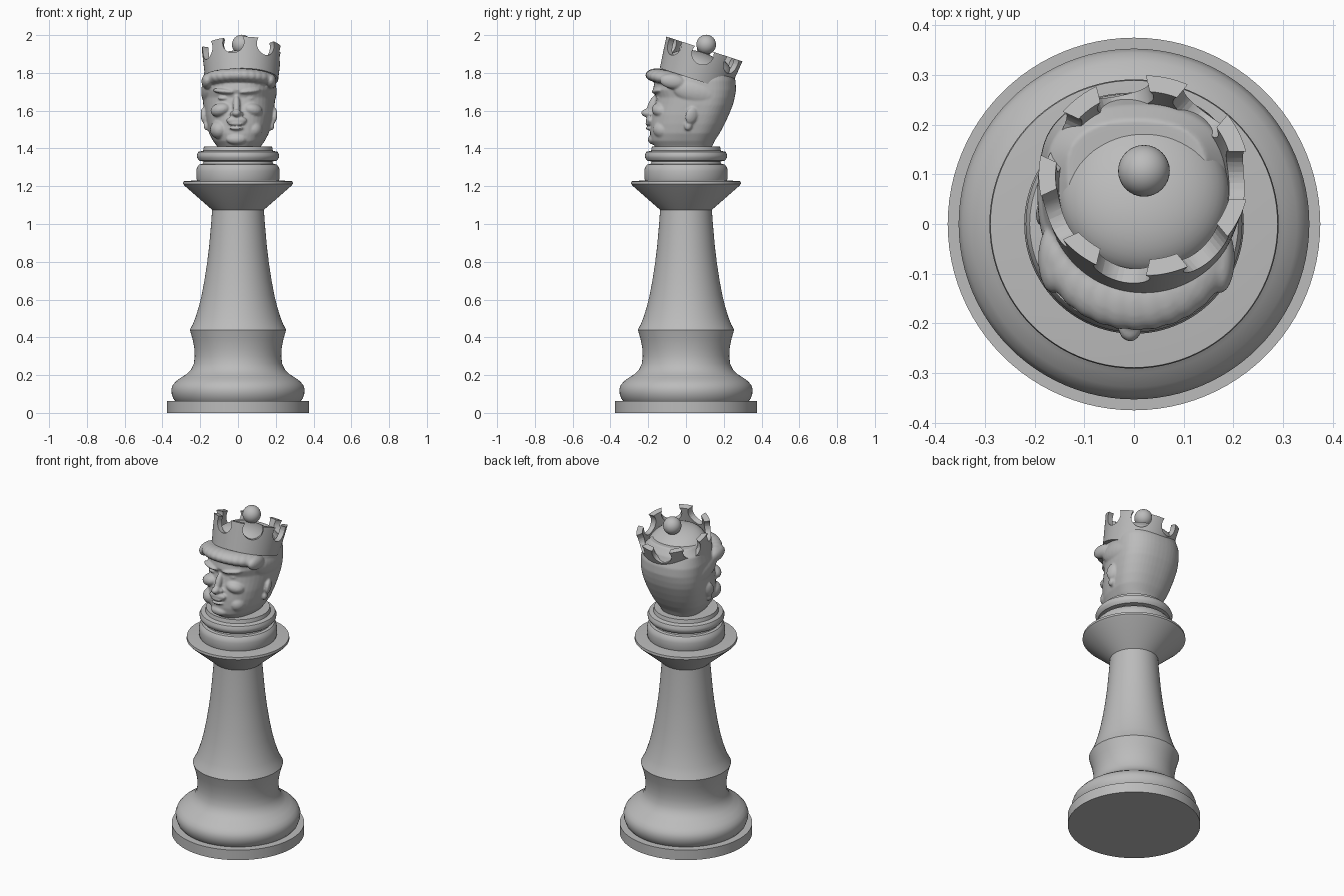
import bpy, bmesh, math
from mathutils import Matrix, Vector

if "Cube" in bpy.data.objects:
    bpy.data.objects.remove(bpy.data.objects["Cube"])

stone = bpy.data.materials.new("grey_stone")
stone.use_nodes = True
GREY = (0.5, 0.5, 0.5, 1)
stone.diffuse_color = GREY
stone.node_tree.nodes["Principled BSDF"].inputs["Base Color"].default_value = GREY


def make(name, bm, matrix=None):
    bmesh.ops.recalc_face_normals(bm, faces=bm.faces)
    mesh = bpy.data.meshes.new(name)
    bm.to_mesh(mesh)
    bm.free()
    mesh.materials.append(stone)
    ob = bpy.data.objects.new(name, mesh)
    bpy.context.collection.objects.link(ob)
    if matrix:
        ob.matrix_world = matrix
    return ob


def activate(ob):
    bpy.ops.object.select_all(action='DESELECT')
    ob.select_set(True)
    bpy.context.view_layer.objects.active = ob


def smooth(ob, angle=35):
    activate(ob)
    bpy.ops.object.shade_smooth_by_angle(angle=math.radians(angle))


def loft(bm, rings, closed=False):
    """Skin a list of point rings; cap the ends or join last to first."""
    rows = [[bm.verts.new(p) for p in ring] for ring in rings]
    pairs = list(zip(rows, rows[1:]))
    if closed:
        pairs.append((rows[-1], rows[0]))
    else:
        bm.faces.new(rows[0])
        bm.faces.new(rows[-1])
    for a, b in pairs:
        n = len(a)
        for i in range(n):
            bm.faces.new((a[i], a[(i + 1) % n], b[(i + 1) % n], b[i]))


def circle(r, z, n=96):
    return [(r * math.cos(2 * math.pi * i / n), r * math.sin(2 * math.pi * i / n), z)
            for i in range(n)]


def turned(name, profile, matrix=None, closed=False):
    bm = bmesh.new()
    loft(bm, [circle(r, z) for r, z in profile], closed)
    ob = make(name, bm, matrix)
    smooth(ob)
    return ob


# Turned pedestal
turned("plinth", [(.375, 0), (.375, .062)])
turned("base_bulge", [(.33, .06), (.342, .075), (.351, .1), (.353, .125), (.345, .148),
                      (.328, .168), (.3, .188), (.27, .207), (.248, .23), (.234, .26),
                      (.229, .3), (.231, .34), (.239, .385), (.255, .44)])
turned("stem", [(.255, .44), (.238, .472), (.225, .505), (.208, .56), (.193, .62), (.178, .7),
                (.164, .79), (.153, .88), (.145, .97), (.14, 1.03), (.137, 1.08)])
turned("collar_dish", [(.137, 1.075), (.28, 1.2), (.291, 1.212), (.289, 1.226), (.21, 1.232)])
turned("lower_collar_ring", [(.215, 1.225), (.22, 1.24), (.221, 1.28), (.217, 1.3),
                             (.205, 1.315), (.188, 1.318), (.182, 1.33), (.18, 1.35)])
turned("upper_collar_ring", [(.175, 1.33), (.205, 1.335), (.216, 1.35), (.218, 1.365),
                             (.21, 1.382), (.185, 1.388), (.18, 1.41)])


# Head: lofted skull (height, front, back, half width)
def head_ring(z, front, back, width, n=48):
    middle = front * .35 + back * .65
    ring = []
    for i in range(n):
        c, s = math.cos(2 * math.pi * i / n), math.sin(2 * math.pi * i / n)
        depth = middle - front if s < 0 else back - middle
        ring.append((width * math.copysign(abs(c) ** .88, c) + .005,
                     middle + depth * math.copysign(abs(s) ** .88, s), z))
    return ring


skull = [(1.36, -.13, .12, .1), (1.41, -.165, .138, .115), (1.44, -.185, .152, .137),
         (1.48, -.19, .178, .158), (1.53, -.187, .205, .172), (1.58, -.18, .228, .182),
         (1.63, -.165, .248, .189), (1.67, -.158, .258, .192), (1.71, -.175, .265, .194),
         (1.76, -.165, .262, .193), (1.82, -.12, .24, .18), (1.86, -.05, .21, .14)]
bm = bmesh.new()
loft(bm, [head_ring(*row) for row in skull])


def blob(centre, size, tilt=(0, 0, 0)):
    m = Matrix.Translation(centre)
    for axis, a in zip("XYZ", tilt):
        m = m @ Matrix.Rotation(math.radians(a), 4, axis)
    bmesh.ops.create_uvsphere(bm, u_segments=24, v_segments=16, radius=1,
                              matrix=m @ Matrix.Diagonal((*size, 1)))


# Nose, lips and chin
FX = -.008
blob((FX, -.178, 1.625), (.02, .025, .062), (-22, 0, 0))
blob((FX, -.207, 1.588), (.024, .03, .021))
blob((FX, -.19, 1.548), (.055, .022, .024))
blob((FX, -.192, 1.53), (.042, .024, .008))
blob((FX, -.19, 1.507), (.038, .024, .01))
blob((FX, -.17, 1.448), (.055, .032, .028))
# Paired brows, eyes, cheeks, nostrils, jowls and ears
for side in (-1, 1):
    blob((FX + side * .07, -.15, 1.703), (.06, .028, .014), (0, side * -6, side * 18))
    blob((FX + side * .07, -.134, 1.666), (.028, .022, .01), (0, 0, side * 15))
    blob((FX + side * .085, -.135, 1.605), (.055, .045, .036), (0, side * 15, side * 25))
    blob((FX + side * .022, -.187, 1.583), (.014, .02, .013))
    blob((FX + side * .09, -.115, 1.5), (.05, .06, .05))
    blob((.005 + side * .183, .03, 1.575), (.017, .034, .045), (-18, 0, side * 20))
    blob((.005 + side * .172, .012, 1.52), (.015, .02, .025), (-18, 0, 0))
    # Side hair swept over the ear
    blob((.005 + side * .155, .06, 1.7), (.045, .135, .07), (-12, 0, 0))
    blob((.005 + side * .168, -.07, 1.755), (.03, .07, .04), (-8, 0, 0))

# Swept fringe: overlapping locks along an arc
for i in range(13):
    a = math.radians(200 + i * 140 / 12)
    lift = .02 * math.sin(i * math.pi / 12)
    blob((.005 + .15 * math.cos(a), -.025 + .13 * math.sin(a), 1.768 + lift),
         (.05, .06, .036), (0, 8, 0))

head = make("head", bm)
activate(head)
remesh = head.modifiers.new("fuse", 'REMESH')
remesh.mode = 'VOXEL'
remesh.voxel_size = .006
soften = head.modifiers.new("soften", 'SMOOTH')
soften.factor = .5
soften.iterations = 3
for name in ("fuse", "soften"):
    bpy.ops.object.modifier_apply(modifier=name)
smooth(head, 60)

# Crown, tilted back on the head
tilt = Matrix.Translation((.02, .045, 1.765)) @ Matrix.Rotation(math.radians(-18), 4, 'X')
HEIGHT, POINTS = .17, 7
crown = turned("crown", [(.165, 0), (.193, 0), (.212, HEIGHT), (.178, HEIGHT)], tilt, True)

# Round notches between the crown points
bm = bmesh.new()
for k in range(POINTS):
    a = math.pi + (k + .5) * 2 * math.pi / POINTS
    out = Vector((math.cos(a), math.sin(a), 0))
    m = (Matrix.Translation(out * .215 + Vector((0, 0, HEIGHT - .027)))
         @ out.to_track_quat('Z', 'Y').to_matrix().to_4x4())
    bmesh.ops.create_cone(bm, cap_ends=True, segments=32, radius1=.058, radius2=.058,
                          depth=.13, matrix=m)
cutter = make("notch_cutter", bm, tilt)
cutter.hide_render = True
bpy.context.view_layer.update()
cut = crown.modifiers.new("notches", 'BOOLEAN')
cut.operation = 'DIFFERENCE'
cut.solver = 'EXACT'
cut.object = cutter
activate(crown)
bpy.ops.object.modifier_apply(modifier="notches")
bpy.data.objects.remove(cutter)
smooth(crown)

# Domed cap and ball finial
cap = [(.172 * math.cos(t * math.pi / 24), .055 + .095 * math.sin(t * math.pi / 24))
       for t in range(12)] + [(.002, .15)]
turned("crown_cap", [(.17, .02)] + cap, tilt)
bm = bmesh.new()
bmesh.ops.create_uvsphere(bm, u_segments=32, v_segments=20, radius=.052)
smooth(make("ball_finial", bm, Matrix.Translation((.02, .107, 1.95))))
